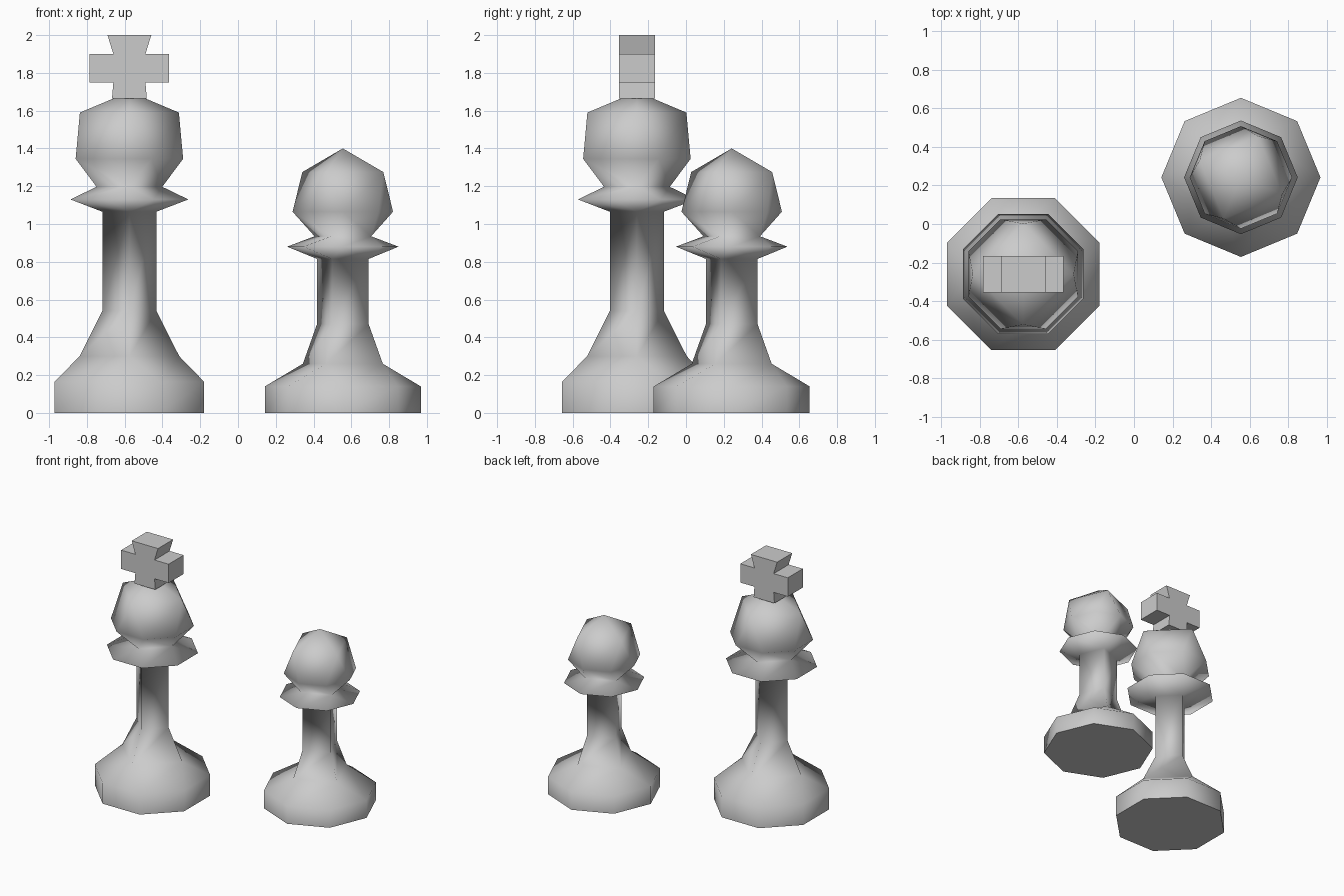
import bpy, bmesh, math

cube = bpy.data.objects.get("Cube")
if cube:
    bpy.data.objects.remove(cube, do_unlink=True)

grey = bpy.data.materials.new("light_grey")
grey.use_nodes = True
colour = (0.6, 0.6, 0.6, 1)
grey.diffuse_color = colour
grey.node_tree.nodes["Principled BSDF"].inputs["Base Color"].default_value = colour


def finish(bm, name, location):
    bmesh.ops.recalc_face_normals(bm, faces=bm.faces)
    mesh = bpy.data.meshes.new(name)
    bm.to_mesh(mesh)
    bm.free()
    mesh.materials.append(grey)
    obj = bpy.data.objects.new(name, mesh)
    obj.location = location
    bpy.context.collection.objects.link(obj)
    return obj


def bridge(bm, low, high):
    """Join two rings of four or eight points."""
    if len(low) == len(high):
        n = len(low)
        for i in range(n):
            j = (i + 1) % n
            bm.faces.new((low[i], low[j], high[j], high[i]))
        return
    four, eight = sorted((low, high), key=len)
    for i in range(4):
        a, b, c = eight[2 * i - 1], eight[2 * i], eight[2 * i + 1]
        bm.faces.new((a, b, four[i]))
        bm.faces.new((b, c, four[(i + 1) % 4], four[i]))


def turned_piece(name, profile, apex, turn, location):
    """Stack rings given as (sides, radius, height), closed by a point."""
    bm = bmesh.new()
    rings = []
    for sides, radius, z in profile:
        start = turn + (math.pi / 8 if sides == 8 else 0)
        angles = [start + math.tau * i / sides for i in range(sides)]
        rings.append([bm.verts.new((radius * math.cos(a), radius * math.sin(a), z))
                      for a in angles])
    for low, high in zip(rings, rings[1:]):
        bridge(bm, low, high)
    tip = bm.verts.new((0, 0, apex))
    top = rings[-1]
    for i in range(len(top)):
        bm.faces.new((top[i], top[(i + 1) % len(top)], tip))
    for face in bm.faces:
        face.smooth = True
    bm.faces.new(rings[0][::-1])  # flat underside
    return finish(bm, name, location)


king_at = (-0.575, -0.26, 0)
pawn_at = (0.555, 0.242, 0)

# Tall piece: base, flared shaft, collar, neck and head
turned_piece("king_body", [
    (8, 0.428, 0), (8, 0.428, 0.165),
    (4, 0.264, 0.30), (4, 0.143, 0.54), (4, 0.143, 1.065),
    (8, 0.338, 1.13), (4, 0.174, 1.197),
    (8, 0.308, 1.345), (4, 0.262, 1.59)], 1.70, 0, king_at)

# Short piece, turned by half an octagon side
turned_piece("pawn_body", [
    (8, 0.413, 0), (8, 0.413, 0.14),
    (4, 0.229, 0.26), (4, 0.148, 0.47), (4, 0.148, 0.815),
    (8, 0.295, 0.88), (4, 0.162, 0.935),
    (8, 0.266, 1.065), (4, 0.232, 1.275)], 1.40, -math.pi / 8, pawn_at)

# Cross on the tall piece: half outline mirrored, then given depth
half = [(0.092, 1.665), (0.085, 1.75), (0.21, 1.75),
        (0.21, 1.9), (0.085, 1.9), (0.116, 2.0)]
outline = half + [(-x, z) for x, z in reversed(half)]
bm = bmesh.new()
front = bm.faces.new([bm.verts.new((x, -0.095, z)) for x, z in outline])
result = bmesh.ops.extrude_face_region(bm, geom=[front], use_keep_orig=True)
back = [v for v in result["geom"] if isinstance(v, bmesh.types.BMVert)]
bmesh.ops.translate(bm, verts=back, vec=(0, 0.19, 0))
finish(bm, "king_cross", king_at)
